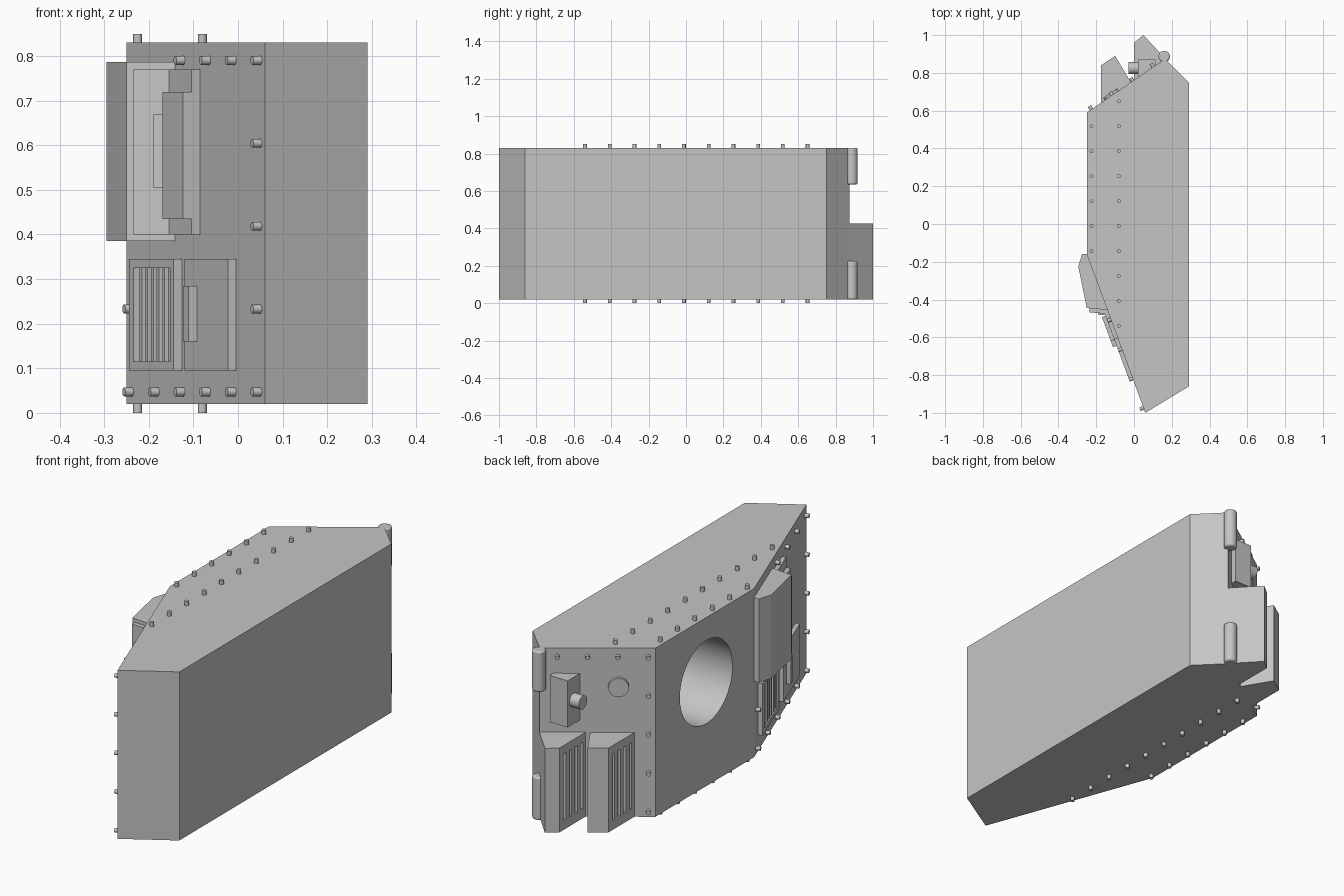
import bpy, bmesh, math
from mathutils import Vector, Matrix

cube = bpy.data.objects.get("Cube")
if cube:
    bpy.data.objects.remove(cube)

GREY = (0.56, 0.56, 0.56, 1)
mat = bpy.data.materials.new("plain_grey")
mat.use_nodes = True
mat.diffuse_color = GREY
bsdf = next(n for n in mat.node_tree.nodes if n.type == 'BSDF_PRINCIPLED')
bsdf.inputs["Base Color"].default_value = GREY

LOW, HIGH = 0.02, 0.83


def finish(bm, name, smooth=False):
    bmesh.ops.recalc_face_normals(bm, faces=bm.faces)
    mesh = bpy.data.meshes.new(name)
    bm.to_mesh(mesh)
    bm.free()
    mesh.materials.append(mat)
    ob = bpy.data.objects.new(name, mesh)
    bpy.context.collection.objects.link(ob)
    if smooth:
        bpy.ops.object.select_all(action='DESELECT')
        ob.select_set(True)
        bpy.context.view_layer.objects.active = ob
        bpy.ops.object.shade_smooth_by_angle(angle=math.radians(35))
    return ob


def add_prism(bm, pts, z0, z1):
    base = bm.faces.new([bm.verts.new((p[0], p[1], z0)) for p in pts])
    top = bmesh.ops.extrude_face_region(bm, geom=[base])["geom"]
    verts = [g for g in top if isinstance(g, bmesh.types.BMVert)]
    bmesh.ops.translate(bm, verts=verts, vec=(0, 0, z1 - z0))


def prism(name, pts, z0, z1):
    bm = bmesh.new()
    add_prism(bm, pts, z0, z1)
    return finish(bm, name)


def add_rod(bm, start, axis, length, radius, sides):
    axis = Vector(axis).normalized()
    turn = Vector((0, 0, 1)).rotation_difference(axis).to_matrix().to_4x4()
    place = Matrix.Translation(Vector(start) + axis * length / 2) @ turn
    bmesh.ops.create_cone(bm, cap_ends=True, segments=sides, radius1=radius,
                          radius2=radius, depth=length, matrix=place)


def rod(name, start, axis, length, radius, sides=32):
    bm = bmesh.new()
    add_rod(bm, start, axis, length, radius, sides)
    return finish(bm, name, True)


def bake(ob):
    deps = bpy.context.evaluated_depsgraph_get()
    mesh = bpy.data.meshes.new_from_object(ob.evaluated_get(deps))
    ob.modifiers.clear()
    ob.data = mesh


def cut(ob, cutter):
    mod = ob.modifiers.new("cut", 'BOOLEAN')
    mod.operation, mod.solver, mod.object = 'DIFFERENCE', 'EXACT', cutter
    bake(ob)
    bpy.data.objects.remove(cutter)


class Wall:
    """Vertical wall: s runs along it, t stands out from it."""
    def __init__(self, a, b):
        self.a, b = Vector(a), Vector(b)
        self.d = (b - self.a).normalized()
        self.n = Vector((self.d.y, -self.d.x))
        if self.n.dot(self.a + b) < 0:
            self.n.negate()

    def at(self, s, t=0):
        return self.a + self.d * s + self.n * t

    def rect(self, s0, s1, t0, t1):
        return [self.at(s0, t0), self.at(s1, t0), self.at(s1, t1), self.at(s0, t1)]

    def plate(self, name, s0, s1, z0, z1, t, t0=-0.01):
        return prism(name, self.rect(s0, s1, t0, t), z0, z1)


back_corner, front_corner = (-0.25, 0.59), (-0.25, -0.16)
nose, hinge_corner = (0.06, -1.0), (0.165, 0.875)
back = Wall(back_corner, hinge_corner)
slant = Wall(front_corner, nose)

# Main body with a round bore in its side
body = prism("body", [back_corner, front_corner, nose, (0.29, -0.86),
                      (0.29, 0.75), hinge_corner], LOW, HIGH)
cut(body, rod("bore_cutter", (-0.35, 0.204, 0.52), (1, 0, 0), 0.55, 0.2, 64))
bpy.ops.object.select_all(action='DESELECT')
body.select_set(True)
bpy.context.view_layer.objects.active = body
bpy.ops.object.shade_smooth_by_angle(angle=math.radians(20))

# Bolts on the roof, the floor and both angled walls
bm = bmesh.new()
for i in range(10):
    y = 0.65 - 0.1322 * i
    for x in (-0.225, -0.08):
        if x < -0.2 and not 1 <= i <= 6:
            continue
        add_rod(bm, (x, y, HIGH - 0.005), (0, 0, 1), 0.025, 0.01, 12)
        add_rod(bm, (x, y, LOW + 0.005), (0, 0, -1), 0.025, 0.01, 12)


def wall_bolt(wall, s, row):
    p = wall.at(s, -0.005)
    add_rod(bm, (p.x, p.y, 0.047 + 0.1858 * row), wall.n.to_3d(), 0.025, 0.01, 12)


for col in range(6):
    s = 0.037 + 0.166 * col
    for row in range(5):
        lower_edge = row == 0 or (col == 0 and row == 1)
        if lower_edge or col == 5 or (row == 4 and col >= 2):
            wall_bolt(slant, s, row)
for row in range(5):
    wall_bolt(back, 0.03, row)
for col in range(1, 4):
    wall_bolt(back, 0.03 + 0.1325 * col, 4)
finish(bm, "bolts", True)

# Slotted vent housings on the back
vents = {
    "vent_inner": [(0, 0.70), (0, 0.96), (0.05, 1.0), (0.17, 0.872), (0.12, 0.78)],
    "vent_outer": [(-0.175, 0.60), (-0.175, 0.84), (-0.10, 0.89), (-0.01, 0.74)],
}
for name, pts in vents.items():
    vent = prism(name, pts, LOW, 0.425)
    x, y = pts[1]
    bm = bmesh.new()
    for i in range(4):
        c = y - 0.04 - 0.043 * i
        add_prism(bm, [(x - 0.02, c - 0.009), (x + 0.025, c - 0.009),
                       (x + 0.025, c + 0.009), (x - 0.02, c + 0.009)], 0.065, 0.385)
    cut(vent, finish(bm, "slot_cutter"))

# Hinge pins with eased ends
for name, z0, z1 in (("hinge_pin_upper", 0.635, HIGH), ("hinge_pin_lower", LOW, 0.225)):
    pin = rod(name, (0.16, 0.887, z0), (0, 0, 1), z1 - z0, 0.03, 24)
    mod = pin.modifiers.new("ease", 'BEVEL')
    mod.width, mod.segments, mod.limit_method = 0.007, 2, 'ANGLE'
    bake(pin)

# Round cap and lens box on the back wall
p = back.at(0.16, -0.01)
rod("round_cap", (p.x, p.y, 0.646), back.n.to_3d(), 0.025, 0.045)
prism("lens_box", [(0.02, 0.75), (0.02, 0.87), (0.115, 0.87), (0.115, 0.82)], 0.484, 0.708)
rod("lens", (0.03, 0.825, 0.60), (-1, 0, 0), 0.06, 0.032)

# Large hatch housing
prism("hatch_housing", [(-0.24, -0.16), (-0.275, -0.16), (-0.295, -0.225),
                        (-0.25, -0.445), (-0.14, -0.455)], 0.385, 0.787)
prism("hatch_plate", [(-0.235, -0.44), (-0.235, -0.468), (-0.15, -0.475),
                      (-0.15, -0.44)], 0.40, 0.77)
prism("hatch_tab", [(-0.19, -0.46), (-0.19, -0.48), (-0.155, -0.483),
                    (-0.155, -0.46)], 0.505, 0.67)
slant.plate("hatch_rail", 0.30, 0.475, 0.40, 0.77, 0.02)
slant.plate("hatch_bracket", 0.34, 0.474, 0.435, 0.72, 0.04)

# Louvre below the hatch: frame with upright slats
frame = slant.plate("louvre_frame", 0.07, 0.36, 0.095, 0.345, 0.02)
cut(frame, slant.plate("louvre_cutter", 0.10, 0.335, 0.115, 0.325, 0.05, 0.002))
bm = bmesh.new()
for i in range(6):
    s = 0.125 + 0.037 * i
    add_prism(bm, slant.rect(s, s + 0.015, -0.01, 0.015), 0.11, 0.33)
finish(bm, "louvre_slats")

# Access panel beside the louvre
slant.plate("access_panel", 0.43, 0.71, 0.095, 0.345, 0.02)
slant.plate("access_handle", 0.475, 0.51, 0.16, 0.285, 0.04)
